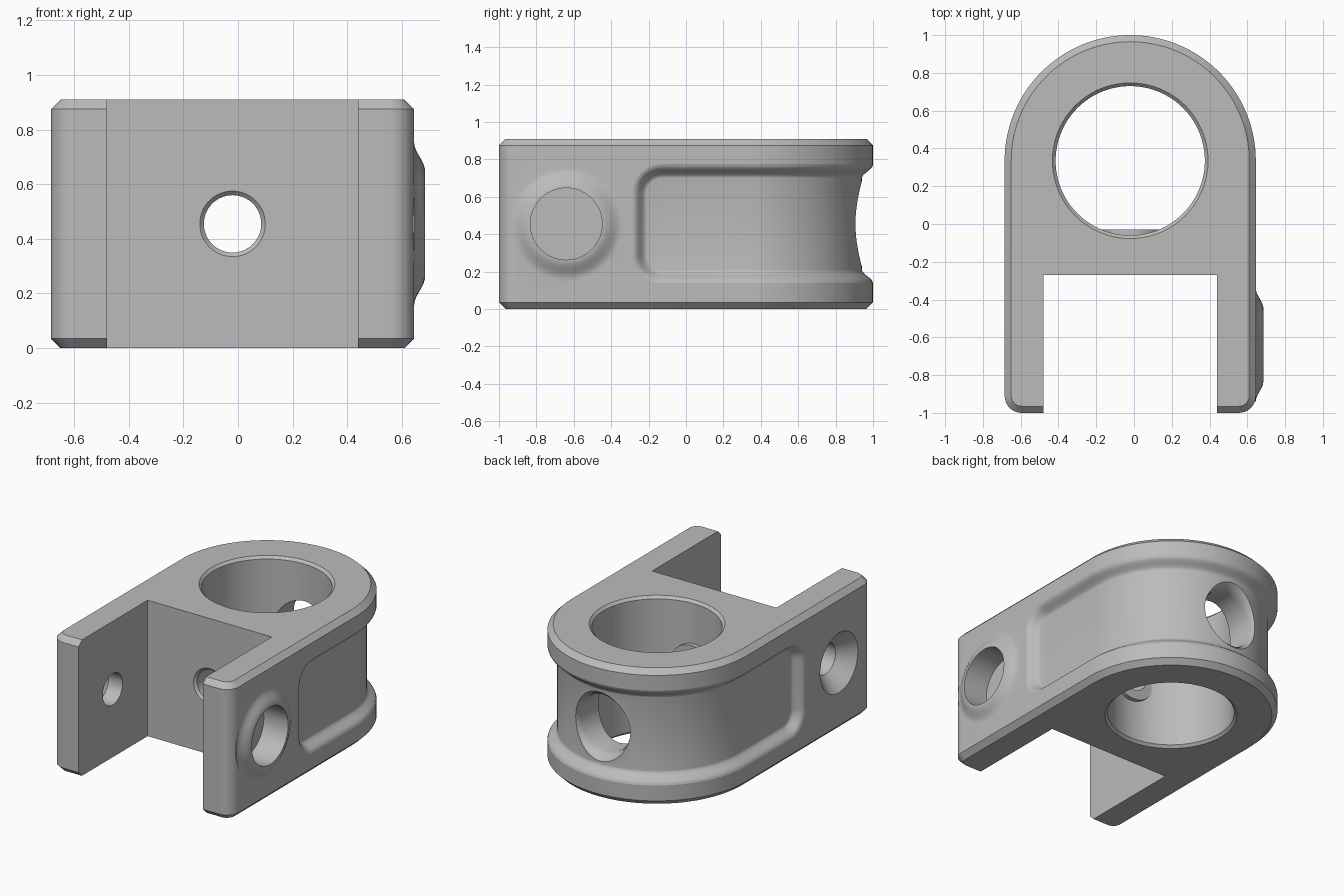
import bpy, bmesh
from math import pi, sin, cos, radians
from mathutils import Vector

cube = bpy.data.objects.get("Cube")
if cube:
    bpy.data.objects.remove(cube)

CX, CY, R = -0.02, 0.335, 0.665      # centre and radius of the rounded end
HEIGHT = 0.91
MID = HEIGHT / 2
FRONT, PIN_Y = -1.0, -0.64

grey = bpy.data.materials.new("plain grey")
grey.use_nodes = True
colour = (0.5, 0.5, 0.5, 1)
grey.diffuse_color = colour
grey.node_tree.nodes["Principled BSDF"].inputs["Base Color"].default_value = colour


def loft(name, rings, strip_caps=False):
    """Join equal rings of points into a closed solid."""
    bm = bmesh.new()
    rows = [[bm.verts.new(p) for p in ring] for ring in rings]
    n = len(rows[0])
    for a, b in zip(rows, rows[1:]):
        for i in range(n):
            j = (i + 1) % n
            bm.faces.new((a[i], a[j], b[j], b[i]))
    for row in (rows[0], rows[-1]):
        if strip_caps:
            for i in range(n // 2 - 1):
                bm.faces.new((row[i], row[i + 1], row[n - 2 - i], row[n - 1 - i]))
        else:
            bm.faces.new(row)
    bmesh.ops.recalc_face_normals(bm, faces=bm.faces)
    mesh = bpy.data.meshes.new(name)
    bm.to_mesh(mesh)
    bm.free()
    mesh.materials.append(grey)
    obj = bpy.data.objects.new(name, mesh)
    bpy.context.collection.objects.link(obj)
    return obj


def lathe(name, profile, origin, axis, sides=64):
    """Spin (radius, distance) points around an axis."""
    turn = Vector(axis).to_track_quat('Z', 'Y')
    rings = []
    for r, h in profile:
        rings.append([Vector(origin) + turn @ Vector((r * cos(2 * pi * i / sides),
                      r * sin(2 * pi * i / sides), h)) for i in range(sides)])
    return loft(name, rings)


def combine(target, tool, operation):
    tool.hide_render = True
    mod = target.modifiers.new("combine", 'BOOLEAN')
    mod.operation = operation
    mod.solver = 'EXACT'
    mod.object = tool
    bpy.context.view_layer.objects.active = target
    bpy.ops.object.modifier_apply(modifier=mod.name)
    bpy.data.objects.remove(tool)


def arc(x, y, r, start, end, steps):
    angles = [radians(start + (end - start) * i / steps) for i in range(steps + 1)]
    return [(x + r * cos(a), y + r * sin(a)) for a in angles]


def body_ring(z, inset):
    """Fork outline: round end, two arms and a square slot."""
    r, y, corner = R - inset, FRONT + inset, 0.09 - inset
    pts = arc(CX, CY, r, 0, 180, 64)
    pts += arc(CX - r + corner, y + corner, corner, 180, 270, 8)
    pts += [(CX - 0.46, y), (CX - 0.46, -0.27), (CX + 0.46, -0.27), (CX + 0.46, y)]
    pts += arc(CX + r - corner, y + corner, corner, 270, 360, 8)
    return [(px, py, z) for px, py in pts]


# Forked body with chamfered top and bottom outer edges
bevel = 0.035
body = loft("fork_body", [body_ring(0, bevel), body_ring(bevel, 0),
                          body_ring(HEIGHT - bevel, 0), body_ring(HEIGHT, bevel)])


# Soft-edged recess wrapped round the sides and back
def wrap(s, z, depth):
    quarter, r = pi * R / 2, R + depth
    if abs(s) <= quarter:
        return (CX + r * sin(s / R), CY + r * cos(s / R), z)
    side = 1 if s > 0 else -1
    return (CX + side * r, CY - abs(s) + quarter, z)


def recess_ring(depth, inset):
    half, corner = 0.315 - inset, 0.15 - inset
    flat = pi * R / 2 + CY + 0.28 - inset - corner
    end = [(flat + corner * sin(a), half - corner + corner * cos(a))
           for a in (pi / 2 * i / 10 for i in range(1, 11))]
    quarter = pi * R / 2
    middle = [(quarter * i / 32, half) for i in range(-32, 33)]
    row = [(-s, z) for s, z in reversed(end)] + [(-flat, half)]
    row += middle + [(flat, half)] + end
    top = [wrap(s, MID + z, depth) for s, z in row]
    low = [wrap(s, MID - z, depth) for s, z in reversed(row)]
    return top + low


steps = 10
rings = [recess_ring(0.03, -0.012), recess_ring(0.004, -0.008)]
for k in range(steps + 1):
    u = k / steps
    rings.append(recess_ring(-0.001 - 0.029 * (1 - cos(pi * u)), 0.07 * u))
combine(body, loft("recess_cutter", rings, strip_caps=True), 'DIFFERENCE')

# Soft raised pad on the left arm
pad = [(0.30, -0.06)]
pad += [(0.30 - 0.108 * k / 10, 0.02 * (1 - cos(pi * k / 10))) for k in range(11)]
combine(body, lathe("pad", pad, (CX + R, PIN_Y, MID), (1, 0, 0)), 'UNION')

# Large vertical bore with chamfered rims
bore = [(0.432, -0.02), (0.395, 0.017), (0.395, HEIGHT - 0.017), (0.432, HEIGHT + 0.02)]
combine(body, lathe("bore_cutter", bore, (CX, CY, 0), (0, 0, 1), 128), 'DIFFERENCE')

# Flat seat inside the bore around the front hole
combine(body, lathe("seat", [(0.17, 0), (0.17, 0.13)],
                    (CX, -0.16, MID), (0, 1, 0)), 'UNION')

# Holes: front screw, flared back opening, blind pocket, countersunk pin
holes = [
    ("front_hole", [(0.135, -0.015), (0.105, 0.015), (0.105, 0.4)],
     (CX, -0.27, MID), (0, 1, 0)),
    ("back_hole", [(0.19, 0), (0.19, 0.37), (0.196, 0.395), (0.21, 0.42),
                   (0.235, 0.445), (0.235, 0.55)], (CX, 0.5, MID), (0, 1, 0)),
    ("pocket", [(0.192, -0.18), (0.192, 0.1)], (CX + R + 0.04, PIN_Y, MID), (1, 0, 0)),
    ("pin_hole", [(0.209, -0.01), (0.105, 0.1), (0.105, 0.3)],
     (CX - R, PIN_Y, MID), (1, 0, 0)),
]
for name, profile, origin, axis in holes:
    combine(body, lathe(name, profile, origin, axis), 'DIFFERENCE')

# Smooth curves, crisp edges
bpy.ops.object.select_all(action='DESELECT')
body.select_set(True)
bpy.context.view_layer.objects.active = body
bpy.ops.object.shade_smooth_by_angle(angle=radians(30))
